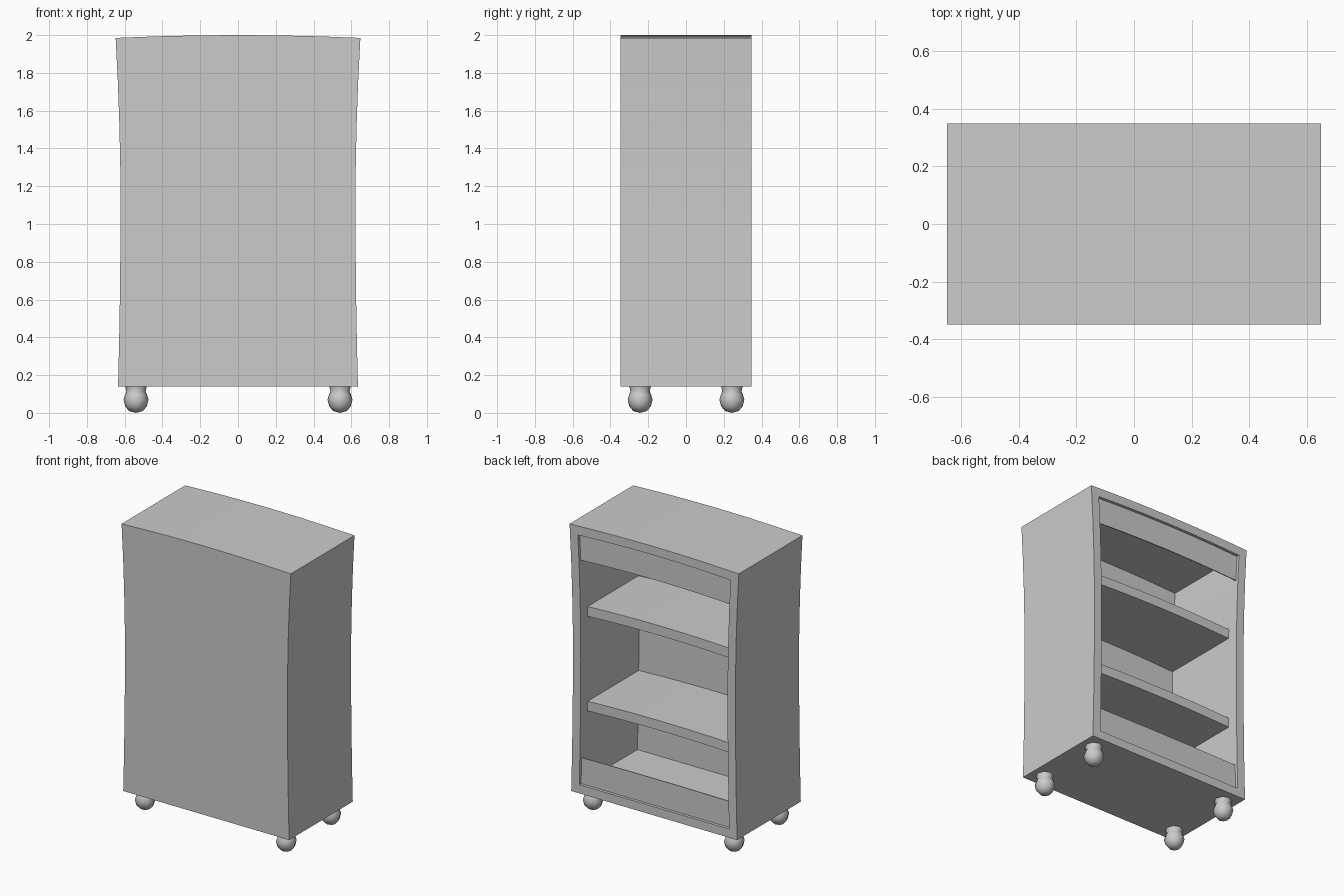
import bpy, bmesh, math

if "Cube" in bpy.data.objects:
    bpy.data.objects.remove(bpy.data.objects["Cube"])

grey = bpy.data.materials.new("plain_grey")
grey.diffuse_color = (0.6, 0.6, 0.6, 1)
grey.use_nodes = True
grey.node_tree.nodes["Principled BSDF"].inputs["Base Color"].default_value = grey.diffuse_color

HALF_DEPTH = 0.348
WALL = 0.06
BOTTOM, TOP = 0.14, 1.985
BOW = 0.015


def half_width(z):
    """Waisted sides: narrowest near mid height."""
    d = z - 1.1
    return 0.622 + (0.0141 if d < 0 else 0.033) * d * d


def outline(inset, z0, z1, bow0, bow1, nz, nx=6):
    """Closed x-z loop with waisted sides and bowed bottom and top edges."""
    def edge(z, bow, t):
        return (t * (half_width(z) - inset), z + bow * (1 - t * t))
    ts = [-1 + 2 * i / nx for i in range(nx + 1)]
    bottom = [edge(z0, bow0, t) for t in ts]
    top = [edge(z1, bow1, t) for t in reversed(ts)]
    zs = [z0 + (z1 - z0) * i / nz for i in range(1, nz)]
    right = [(half_width(z) - inset, z) for z in zs]
    left = [(-(half_width(z) - inset), z) for z in reversed(zs)]
    return bottom + right + top + left


def ring(bm, loop, y):
    return [bm.verts.new((x, y, z)) for x, z in loop]


def bridge(bm, a, b):
    n = len(a)
    for i in range(n):
        j = (i + 1) % n
        bm.faces.new((a[i], a[j], b[j], b[i]))


def finish(bm, name):
    bmesh.ops.recalc_face_normals(bm, faces=bm.faces)
    mesh = bpy.data.meshes.new(name)
    bm.to_mesh(mesh)
    bm.free()
    mesh.materials.append(grey)
    obj = bpy.data.objects.new(name, mesh)
    bpy.context.collection.objects.link(obj)
    return obj


def slab(name, loop, y0, y1):
    bm = bmesh.new()
    a, b = ring(bm, loop, y0), ring(bm, loop, y1)
    bridge(bm, a, b)
    bm.faces.new(a)
    bm.faces.new(b)
    return finish(bm, name)


# Hollow cabinet, closed at -y and open at +y
bm = bmesh.new()
outer = outline(0, BOTTOM, TOP, 0, BOW, 8)
inner = outline(WALL, BOTTOM + WALL, TOP - WALL, 0, BOW, 8)
loops = [ring(bm, outer, -HALF_DEPTH), ring(bm, outer, HALF_DEPTH),
         ring(bm, inner, HALF_DEPTH), ring(bm, inner, -HALF_DEPTH + WALL)]
for a, b in zip(loops, loops[1:]):
    bridge(bm, a, b)
bm.faces.new(loops[0])
bm.faces.new(loops[-1])
finish(bm, "cabinet_body")

# Two bowed shelves
for name, z, bow in (("lower_shelf", 0.75, 0.012), ("upper_shelf", 1.405, 0.014)):
    slab(name, outline(WALL, z - 0.067, z, bow, bow, 1),
         -HALF_DEPTH + WALL, 0.27)

# Thin boards across the top and bottom of the opening
y = HALF_DEPTH - 0.02
low, high = BOTTOM + WALL, TOP - WALL
slab("bottom_board", outline(WALL, low, low + 0.18, 0, 0.004, 1), y - 0.006, y)
slab("top_board", outline(WALL, high - 0.18, high, BOW, BOW, 1), y - 0.006, y)

# Turned knob feet
profile = [(0.036, 0.01), (0.057, 0.034), (0.066, 0.07),
           (0.058, 0.097), (0.051, 0.113), (0.057, 0.141)]
SIDES = 8
for sx in (-1, 1):
    for sy in (-1, 1):
        bm = bmesh.new()
        rings = []
        for r, z in profile:
            rings.append([bm.verts.new((sx * 0.54 + r * math.cos(a), sy * 0.243 + r * math.sin(a), z))
                          for a in (2 * math.pi * i / SIDES for i in range(SIDES))])
        for a, b in zip(rings, rings[1:]):
            bridge(bm, a, b)
        tip = bm.verts.new((sx * 0.54, sy * 0.243, 0))
        for i in range(SIDES):
            bm.faces.new((tip, rings[0][(i + 1) % SIDES], rings[0][i]))
        bm.faces.new(rings[-1])
        foot = finish(bm, f"{'back' if sy > 0 else 'front'}_{'right' if sx > 0 else 'left'}_foot")
        for p in foot.data.polygons:
            p.use_smooth = len(p.vertices) < SIDES
